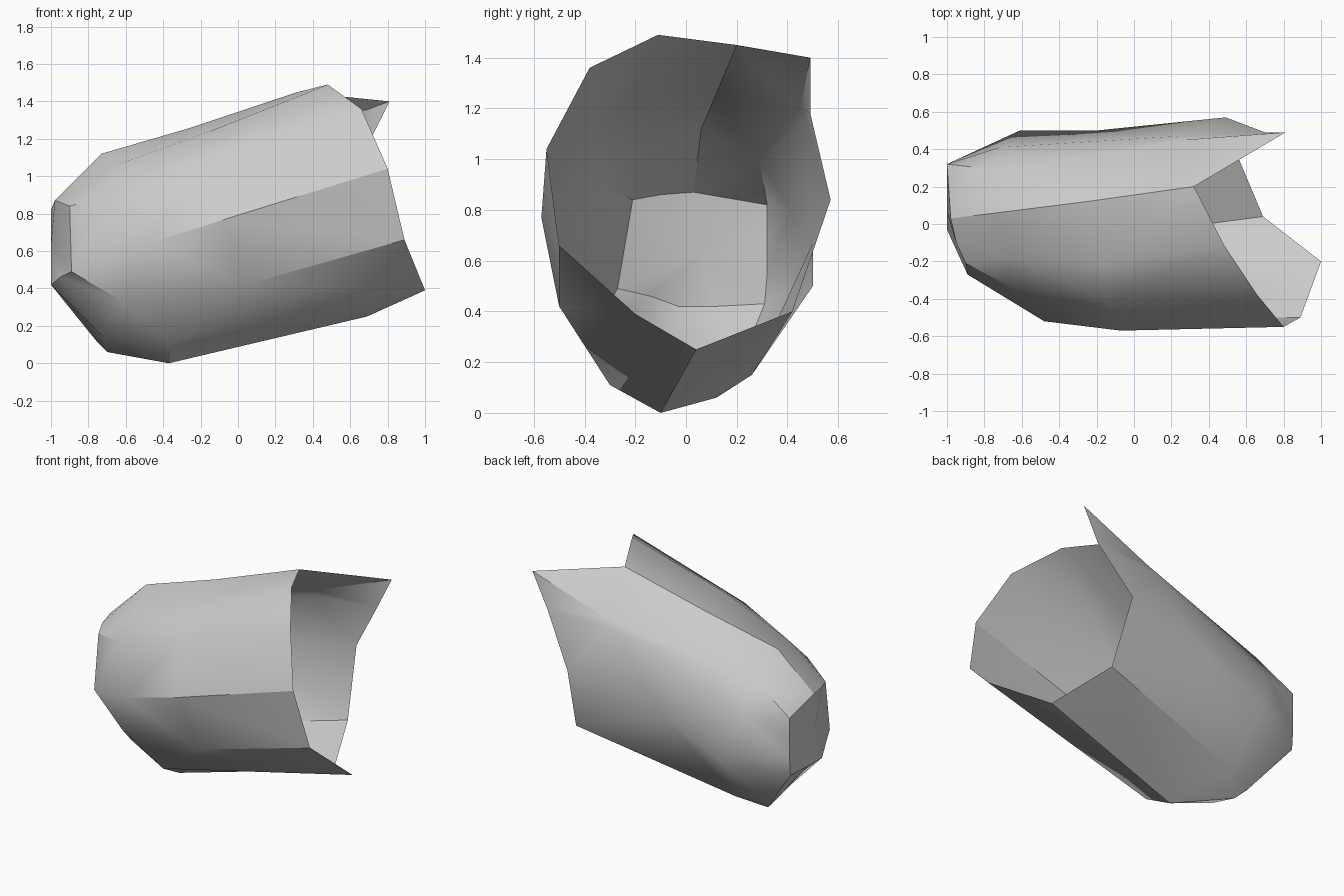
import bpy
import bmesh
from math import radians
from mathutils import Vector

# Remove the default object
default_cube = bpy.data.objects.get("Cube")
if default_cube:
    bpy.data.objects.remove(default_cube, do_unlink=True)


def make_material(name, colour):
    material = bpy.data.materials.new(name)
    material.use_nodes = True
    material.diffuse_color = colour
    for node in material.node_tree.nodes:
        if node.type == "BSDF_PRINCIPLED":
            node.inputs["Base Color"].default_value = colour
    return material


# Lengthwise ribs of the shell: mouth, waist, shoulder, closed end
RIBS = {
    "crest": [(.32, .2, 1.45), (-.25, .12, 1.26), (-.73, .06, 1.12), (-.98, .03, .87)],
    "upper_front": [(.48, -.11, 1.49), (-.15, -.21, 1.24), (-.65, -.18, 1.06), (-.95, -.1, .86)],
    "front_shoulder": [(.66, -.38, 1.36), (-.15, -.41, 1.1), (-.68, -.33, .9), (-.9, -.21, .84)],
    "front_side": [(.8, -.55, 1.04), (-.07, -.57, .77), (-.48, -.52, .64), (-.89, -.27, .49)],
    "lower_front": [(.89, -.5, .66), (.04, -.5, .42), (-.62, -.36, .33), (-.95, -.14, .46)],
    "front_lip": [(1, -.2, .39), (-.35, -.3, .11), (-.72, -.12, .14), (-1, -.03, .42)],
    "keel": [(.69, .04, .25), (-.37, -.1, 0), (-.7, .12, .06), (-1, .12, .42)],
    "lower_back": [(.53, .42, .4), (-.55, .26, .15), (-.75, .18, .11), (-1, .31, .43)],
    "back_side": [(.49, .57, .84), (-.2, .5, .67), (-.61, .5, .5), (-1, .32, .55)],
    "back_shoulder": [(.7, .49, 1.18), (.24, .47, 1.15), (-.72, .41, .8), (-1, .32, .7)],
    "back_spike": [(.81, .49, 1.4), (.27, .45, 1.2), (-.73, .29, .99), (-1, .32, .82)],
}


def build_shell(name, ribs, material):
    """Skin neighbouring ribs with panels and close the narrow end."""
    bm = bmesh.new()
    columns = [[bm.verts.new(Vector(point)) for point in rib] for rib in ribs]
    for index, rib in enumerate(columns):
        following = columns[(index + 1) % len(columns)]
        for step in range(len(rib) - 1):
            bm.faces.new((rib[step], rib[step + 1],
                          following[step + 1], following[step]))

    # Closed end, slightly domed around its centre
    end_ring = [rib[-1] for rib in columns]
    centre = sum((vert.co for vert in end_ring), Vector()) / len(end_ring)
    centre.x = min(vert.co.x for vert in end_ring)
    hub = bm.verts.new(centre)
    for index, vert in enumerate(end_ring):
        bm.faces.new((vert, hub, end_ring[(index + 1) % len(end_ring)]))

    # Panels are split along the shorter diagonal, open mouth left as it is
    bmesh.ops.triangulate(bm, faces=bm.faces[:], quad_method="SHORT_EDGE")
    bmesh.ops.recalc_face_normals(bm, faces=bm.faces[:])
    mesh = bpy.data.meshes.new(name)
    bm.to_mesh(mesh)
    bm.free()
    mesh.materials.append(material)
    shell = bpy.data.objects.new(name, mesh)
    bpy.context.collection.objects.link(shell)
    return shell


grey = make_material("plain_grey", (.6, .6, .6, 1))
shell = build_shell("open_shell", list(RIBS.values()), grey)

# Soft shading with crisp ridges
bpy.ops.object.select_all(action="DESELECT")
shell.select_set(True)
bpy.context.view_layer.objects.active = shell
bpy.ops.object.shade_smooth_by_angle(angle=radians(32))
